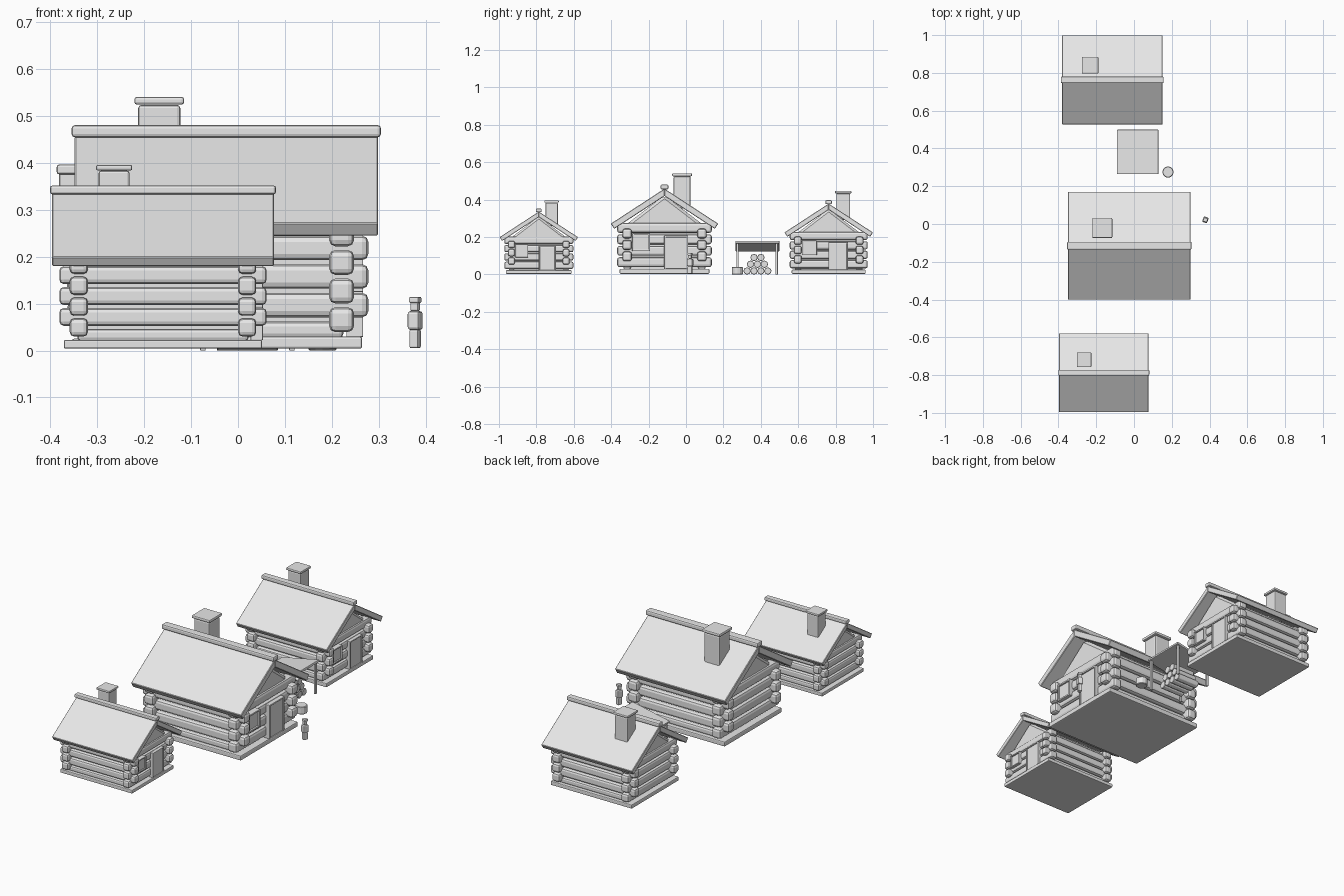
import bpy, bmesh, math
from mathutils import Matrix

if "Cube" in bpy.data.objects:
    bpy.data.objects.remove(bpy.data.objects["Cube"])

grey = bpy.data.materials.new("plain_grey")
grey.diffuse_color = (0.8, 0.8, 0.8, 1)
grey.use_nodes = True
grey.node_tree.nodes["Principled BSDF"].inputs["Base Color"].default_value = grey.diffuse_color


def finish(name, bm, bevel=0.0, segments=2, matrix=None):
    """Turn a bmesh into a placed, bevelled object."""
    bmesh.ops.recalc_face_normals(bm, faces=bm.faces)
    mesh = bpy.data.meshes.new(name)
    bm.to_mesh(mesh)
    bm.free()
    mesh.materials.append(grey)
    ob = bpy.data.objects.new(name, mesh)
    bpy.context.collection.objects.link(ob)
    if matrix is not None:
        ob.matrix_world = matrix
    if bevel:
        mod = ob.modifiers.new("bevel", 'BEVEL')
        mod.width = bevel
        mod.segments = segments
        mod.limit_method = 'ANGLE'
    return ob


def box(name, center, size, bevel=0.0, matrix=None, segments=2):
    bm = bmesh.new()
    bmesh.ops.create_cube(bm, size=1)
    bmesh.ops.scale(bm, vec=size, verts=bm.verts)
    bmesh.ops.translate(bm, vec=center, verts=bm.verts)
    return finish(name, bm, bevel, segments, matrix)


def prism(name, profile, x0, x1, bevel=0.0, matrix=None):
    """Extrude a (y, z) profile along x."""
    bm = bmesh.new()
    face = bm.faces.new([bm.verts.new((x0, y, z)) for y, z in profile])
    ext = bmesh.ops.extrude_face_region(bm, geom=[face])
    verts = [v for v in ext["geom"] if isinstance(v, bmesh.types.BMVert)]
    bmesh.ops.translate(bm, vec=(x1 - x0, 0, 0), verts=verts)
    return finish(name, bm, bevel, 1, matrix)


def cylinder(name, center, radius, length, sides, axis, bevel=0.0):
    bm = bmesh.new()
    bmesh.ops.create_cone(bm, cap_ends=True, segments=sides,
                          radius1=radius, radius2=radius, depth=length)
    rot = Matrix.Rotation(math.pi / 2, 4, 'Y') if axis == 'X' else Matrix()
    return finish(name, bm, bevel, 1, Matrix.Translation(center) @ rot)


def cabin(prefix, x, y, s):
    m = Matrix.Translation((x, y, 0.004)) @ Matrix.Scale(s, 4)

    def b(part, center, size, bevel=0.0):
        return box(prefix + "_" + part, center, size, bevel, m)

    # Foundation and inner wall
    b("foundation", (0, 0, 0.013), (0.58, 0.48, 0.026), 0.005)
    b("inner_wall", (0, 0, 0.135), (0.46, 0.37, 0.23))

    # Interlocking wall logs
    for side in (-1, 1):
        for i in range(4):
            b("end_log", (side * 0.246, 0, 0.062 + 0.061 * i),
              (0.053, 0.506, 0.053), 0.013)
        for i in range(3):
            b("side_log", (0, side * 0.2, 0.093 + 0.061 * i),
              (0.606, 0.05, 0.052), 0.013)
        b("sill_log", (0, side * 0.2, 0.04), (0.5, 0.04, 0.035), 0.01)

    # Gable and two roof slabs
    prism(prefix + "_gable", [(-0.235, 0.24), (0.235, 0.24), (0, 0.42)],
          -0.262, 0.262, 0.015, m)
    for side in (-1, 1):
        prism(prefix + "_roof_slab",
              [(0, 0.415), (0, 0.455), (side * 0.287, 0.268),
               (side * 0.269, 0.24)], -0.324, 0.324, 0.003, m)
    b("ridge_beam", (0, 0, 0.464), (0.66, 0.042, 0.026), 0.007)

    # Chimney
    b("chimney_shaft", (-0.143, 0.094, 0.435), (0.09, 0.09, 0.17), 0.007)
    b("chimney_cap", (-0.143, 0.094, 0.529), (0.106, 0.106, 0.016), 0.005)

    # Door with frame
    b("door", (0.272, 0.062, 0.111), (0.03, 0.112, 0.17), 0.003)
    for dy in (0.003, 0.121):
        b("door_post", (0.274, dy, 0.113), (0.036, 0.009, 0.176), 0.002)
    b("door_lintel", (0.274, 0.062, 0.2), (0.036, 0.127, 0.009), 0.002)

    # Window with frame
    b("window_pane", (0.27, -0.125, 0.168), (0.026, 0.08, 0.08))
    for d in (-1, 1):
        b("window_jamb", (0.274, -0.125 + d * 0.043, 0.168),
          (0.036, 0.009, 0.094), 0.002)
        b("window_rail", (0.274, -0.125, 0.168 + d * 0.043),
          (0.036, 0.094, 0.009), 0.002)


cabin("main_cabin", -0.025, -0.115, 1.0)
cabin("back_cabin", -0.115, 0.763, 0.824)
cabin("front_cabin", -0.16, -0.787, 0.73)

# Wood shed: sloped roof on four posts
bm_tilt = math.atan2(0.045, 0.22)
roof_m = (Matrix.Translation((0.02, 0.382, 0.152))
          @ Matrix.Rotation(-bm_tilt, 4, 'Y'))
box("shed_roof", (0, 0, 0), (0.223, 0.234, 0.012), 0.002, roof_m)
for px, top in ((-0.075, 0.13), (0.115, 0.169)):
    for py in (0.276, 0.485):
        box("shed_post", (px, py, top / 2), (0.012, 0.012, top), 0.002)

# Stacked firewood
for row in range(3):
    count = 4 - row
    for i in range(count):
        cylinder("firewood_log",
                 (0.02, 0.382 + (i - (count - 1) / 2) * 0.037,
                  0.019 + row * 0.036),
                 0.02, 0.13, 8, 'X', 0.002)

# Chopping block
cylinder("chopping_block", (0.18, 0.275, 0.02), 0.03, 0.04, 12, 'Z', 0.003)

# Small standing figure
fig = Matrix.Translation((0.378, 0.022, 0)) @ Matrix.Rotation(-0.35, 4, 'Z')
box("figure_legs", (0, 0, 0.025), (0.02, 0.024, 0.04), 0.004, fig)
box("figure_torso", (0, 0, 0.064), (0.027, 0.031, 0.04), 0.006, fig)
box("figure_head", (0, 0, 0.094), (0.018, 0.018, 0.02), 0.004, fig)
box("figure_hat", (0, 0, 0.108), (0.022, 0.022, 0.013), 0.003, fig)
